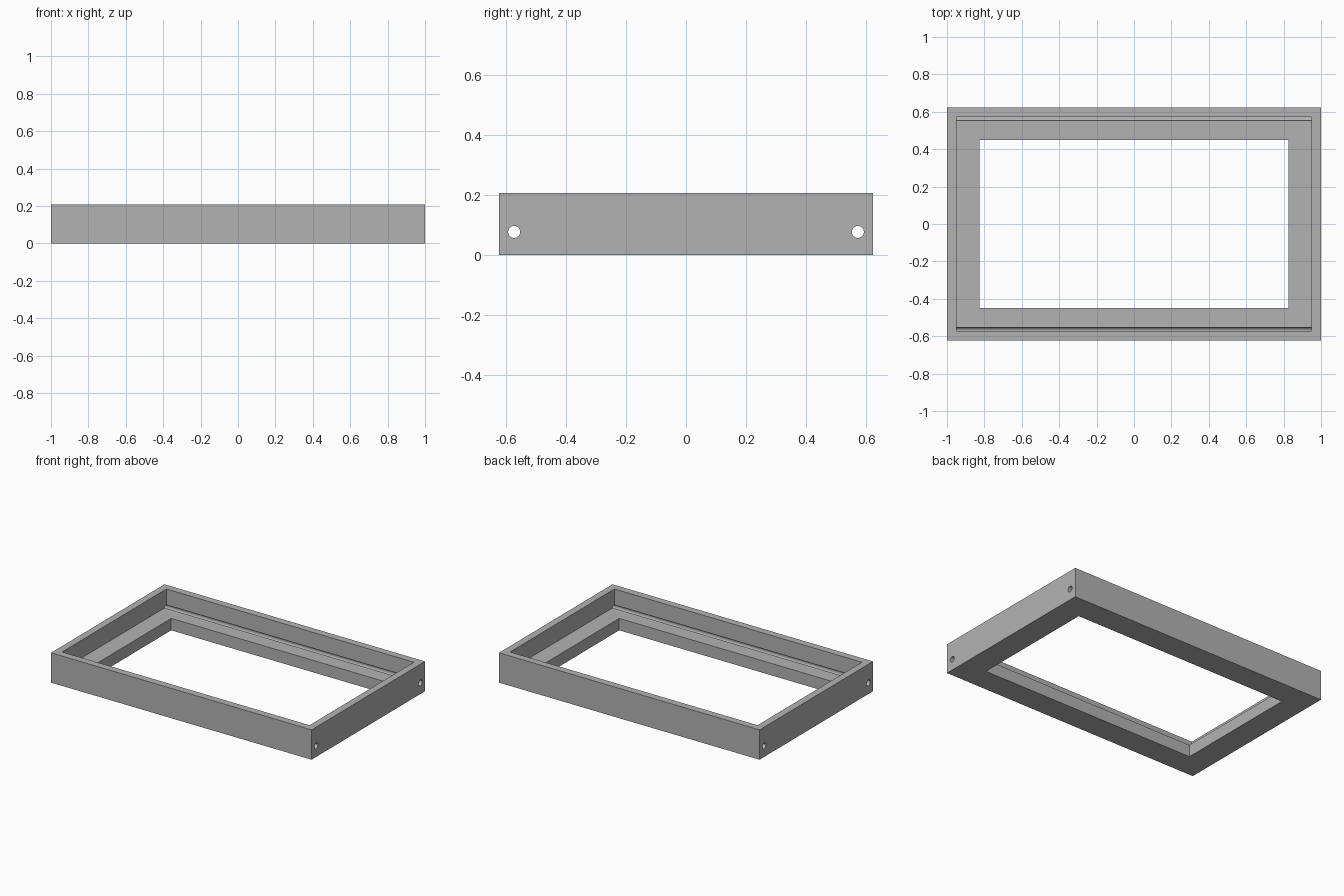
import bpy
import math

cube = bpy.data.objects.get("Cube")
if cube:
    bpy.data.objects.remove(cube, do_unlink=True)

HALF_X, HALF_Y, HEIGHT = 1.0, 0.622, 0.207
WALL = 0.05          # outer wall thickness
RIM = 0.173          # wall plus ledge width
LEDGE = 0.083        # ledge height
HOLE_Z, HOLE_R = 0.077, 0.02

grey = bpy.data.materials.new("grey")
grey.use_nodes = True
colour = (0.45, 0.45, 0.45, 1)
grey.diffuse_color = colour
grey.node_tree.nodes["Principled BSDF"].inputs["Base Color"].default_value = colour


def ring(inset, z):
    """Corners of a rectangle inset from the outer edge."""
    x, y = HALF_X - inset, HALF_Y - inset
    return [(-x, -y, z), (x, -y, z), (x, y, z), (-x, y, z)]


# Stepped tray frame: sweep the wall and ledge section around the rectangle
section = [(0, 0), (0, HEIGHT), (WALL, HEIGHT), (WALL, LEDGE), (RIM, LEDGE), (RIM, 0)]
verts = [v for inset, z in section for v in ring(inset, z)]
faces = []
for i in range(len(section)):
    j = (i + 1) % len(section)
    for k in range(4):
        n = (k + 1) % 4
        faces.append((4 * i + k, 4 * i + n, 4 * j + n, 4 * j + k))
mesh = bpy.data.meshes.new("tray_frame")
mesh.from_pydata(verts, [], faces)
mesh.materials.append(grey)
frame = bpy.data.objects.new("tray_frame", mesh)
bpy.context.collection.objects.link(frame)

# Rod holes running lengthwise along the foot of the long inner walls
for name, side in (("front", -1), ("back", 1)):
    bpy.ops.mesh.primitive_cylinder_add(
        vertices=32, radius=HOLE_R, depth=2.4 * HALF_X,
        location=(0, side * (HALF_Y - WALL), HOLE_Z),
        rotation=(0, math.pi / 2, 0))
    cutter = bpy.context.object
    cutter.name = name + "_hole_cutter"
    cutter.data.materials.append(grey)
    cutter.hide_render = True
    cutter.hide_viewport = True
    cut = frame.modifiers.new(name + "_hole", "BOOLEAN")
    cut.operation = "DIFFERENCE"
    cut.solver = "EXACT"
    cut.object = cutter

# Smooth hole walls, crisp frame edges
bpy.ops.object.select_all(action="DESELECT")
bpy.context.view_layer.objects.active = frame
frame.select_set(True)
for mod in list(frame.modifiers):
    bpy.ops.object.modifier_apply(modifier=mod.name)
bpy.ops.object.shade_smooth_by_angle(angle=math.radians(30))
